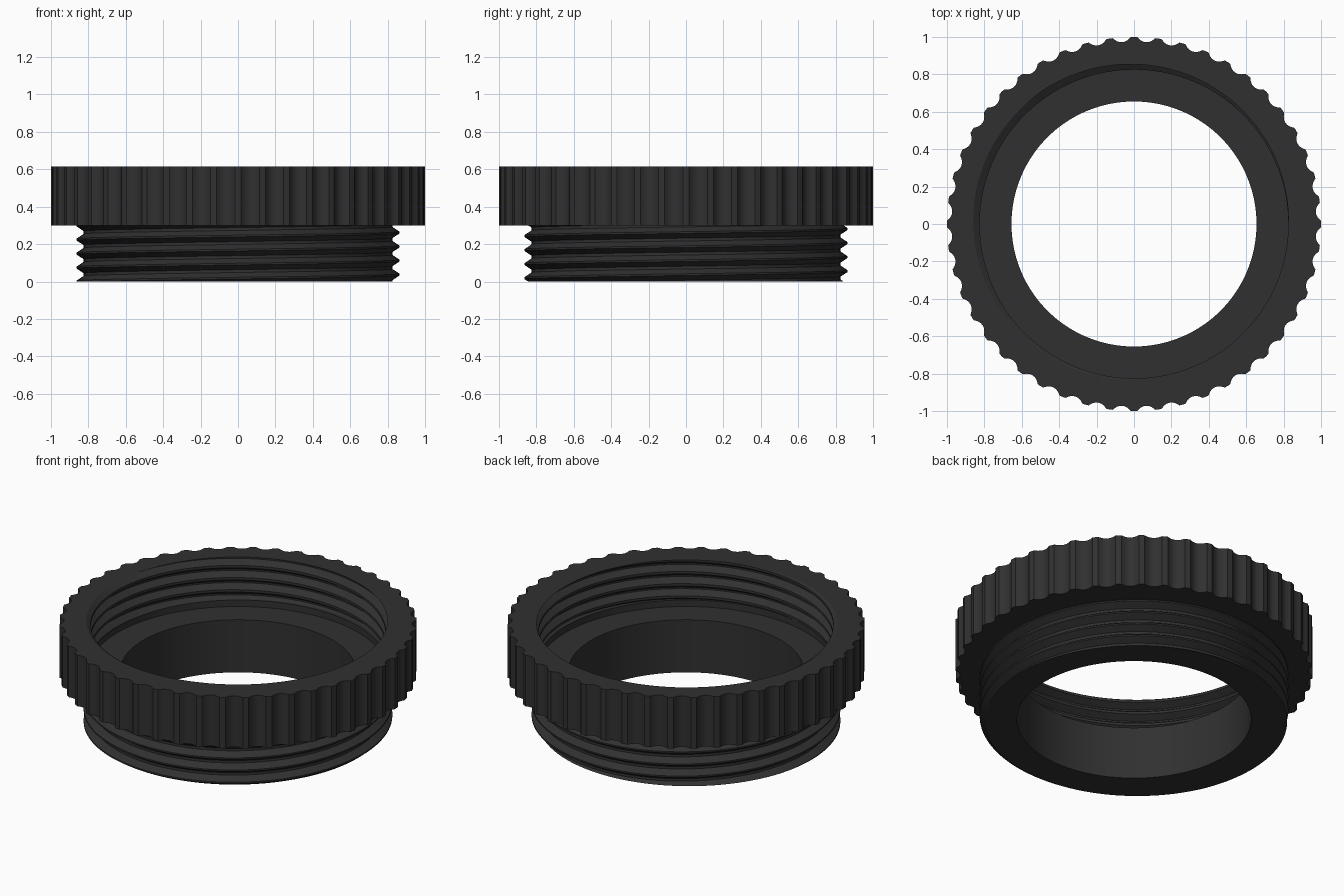
import bpy, bmesh, math

cube = bpy.data.objects.get("Cube")
if cube:
    bpy.data.objects.remove(cube, do_unlink=True)

TAU = math.tau
RIDGES = 48            # grip ridges round the collar
SEGS = RIDGES * 8      # columns round the axis
TOP, STEP, FLOOR, RELIEF = 0.615, 0.30, 0.325, 0.365
BORE, ROOT, CREST = 0.655, 0.825, 0.864
PITCH = 0.075

black = bpy.data.materials.new("matte_black")
black.use_nodes = True
colour = (0.03, 0.03, 0.03, 1)
black.diffuse_color = colour
bsdf = black.node_tree.nodes["Principled BSDF"]
bsdf.inputs["Base Color"].default_value = colour
bsdf.inputs["Roughness"].default_value = 0.6


def thread_radius(z, angle, phase, flat):
    """Radius of a helical thread whose peak sits at z = phase when angle = 0."""
    turn = ((z - phase) / PITCH - angle / TAU) % 1
    away = min(turn, 1 - turn) * 2          # 0 on the peak, 1 in the root
    t = min(max((away - flat) / (0.8 - flat), 0), 1)
    return CREST + (ROOT - CREST) * t


def thread_column(angle, low, high, phase, flat=0.12):
    """Points up a threaded wall; rows follow the helix and are clipped flat."""
    rows = []
    for turn in range(-2, round((high - low) / PITCH) + 3):
        for step in (-0.4, -flat / 2, flat / 2, 0.4):
            z = phase % PITCH + low // PITCH * PITCH
            z += (turn + step + angle / TAU) * PITCH
            z = min(max(z, low), high)
            rows.append((thread_radius(z, angle, phase, flat), z))
    return rows


def loft(name, column):
    """Sweep column(angle), a list of (radius, z), once round the z axis."""
    bm = bmesh.new()
    previous = None
    for i in range(SEGS + 1):
        a = TAU * i / SEGS
        current = [bm.verts.new((r * math.cos(a), r * math.sin(a), z))
                   for r, z in column(a)]
        if previous:
            for j in range(len(current) - 1):
                bm.faces.new((previous[j], current[j], current[j + 1], previous[j + 1]))
        previous = current
    bmesh.ops.remove_doubles(bm, verts=bm.verts, dist=0.00005)
    bmesh.ops.dissolve_degenerate(bm, edges=bm.edges, dist=0.00005)
    mesh = bpy.data.meshes.new(name)
    bm.to_mesh(mesh)
    bm.free()
    mesh.materials.append(black)
    obj = bpy.data.objects.new(name, mesh)
    bpy.context.collection.objects.link(obj)
    bpy.ops.object.select_all(action="DESELECT")
    obj.select_set(True)
    bpy.context.view_layer.objects.active = obj
    bpy.ops.object.shade_smooth_by_angle(angle=math.radians(25))
    return obj


OUTER_PHASE, INNER_PHASE = 0.037, 0.585


# Collar: scalloped grip wall with flat top and underside
def collar(angle):
    around = (angle * RIDGES / TAU) % 1            # 0.5 is a notch centre
    x = abs(around - 0.5) / 0.31
    grip = 1 - 0.026 * math.sqrt(max(0, 1 - x * x))
    mouth = thread_radius(TOP, angle, INNER_PHASE, 0.12)
    return [(ROOT - 0.03, STEP), (grip, STEP), (grip, TOP), (mouth, TOP)]


# Lower sleeve: bottom face and outside thread
def sleeve(angle):
    return [(BORE, 0)] + thread_column(angle, 0, STEP, OUTER_PHASE)


# Inside: threaded socket, plain relief band, shelf and bore
def socket(angle):
    wall = thread_column(angle, RELIEF, TOP, INNER_PHASE)[::-1]
    return wall + [(ROOT + 0.005, RELIEF), (ROOT + 0.005, FLOOR), (BORE, FLOOR), (BORE, 0)]


loft("knurled_collar", collar)
loft("threaded_sleeve", sleeve)
loft("threaded_socket", socket)
